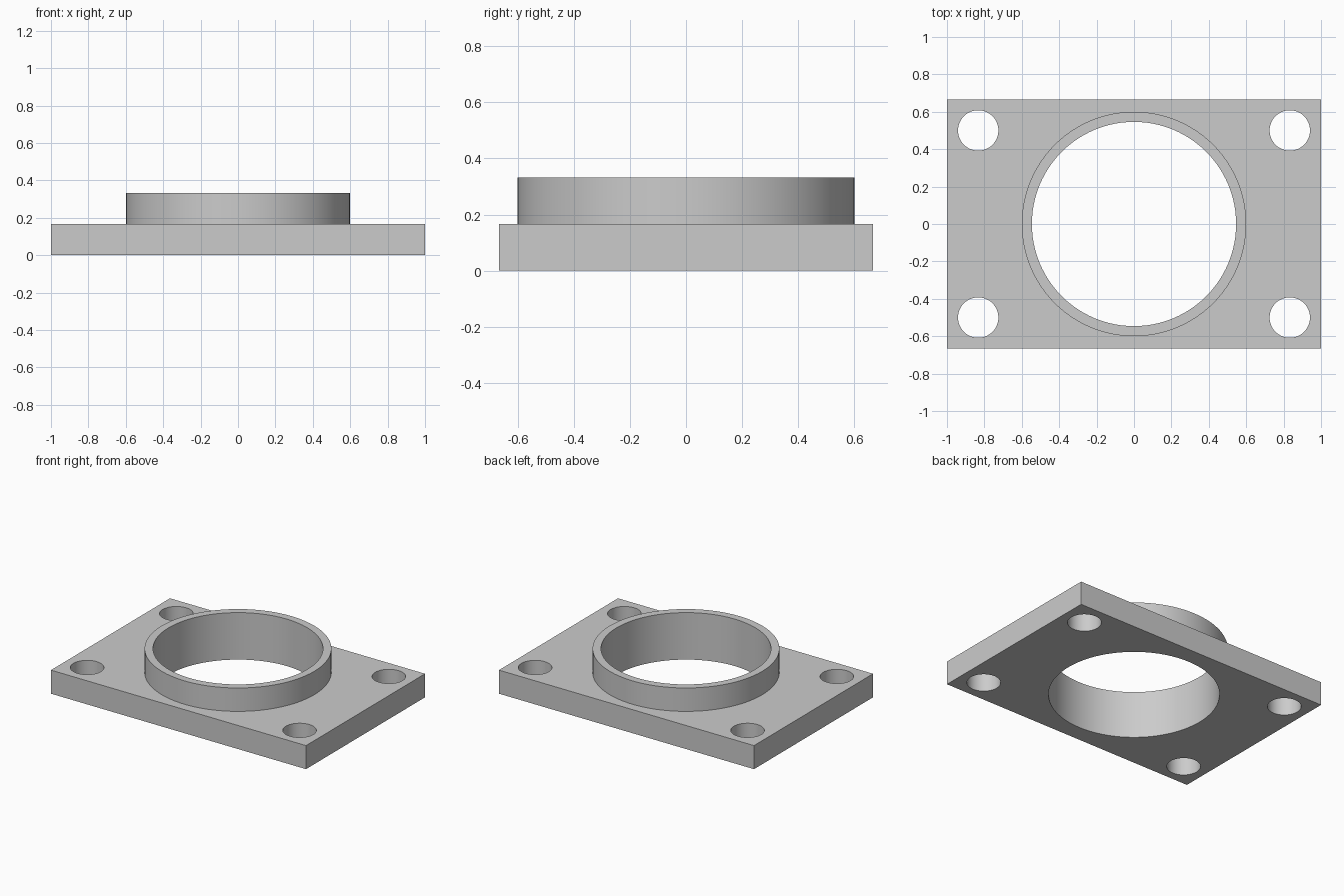
import bpy

if "Cube" in bpy.data.objects:
    bpy.data.objects.remove(bpy.data.objects["Cube"], do_unlink=True)

LENGTH, WIDTH, THICK = 2.0, 1.333, 0.167
TOP = 0.333
COLLAR_R, BORE_R, BOLT_R = 0.6, 0.546, 0.108
BOLT_X, BOLT_Y = 0.833, 0.5

grey = bpy.data.materials.new("plain grey")
grey.use_nodes = True
colour = (0.6, 0.6, 0.6, 1.0)
grey.diffuse_color = colour
grey.node_tree.nodes["Principled BSDF"].inputs["Base Color"].default_value = colour


def cylinder(name, radius, low, high, x=0, y=0, sides=96):
    bpy.ops.mesh.primitive_cylinder_add(
        vertices=sides, radius=radius, depth=high - low,
        location=(x, y, (low + high) / 2))
    obj = bpy.context.object
    obj.name = name
    obj.data.materials.append(grey)
    return obj


def combine(target, tool, operation):
    """Apply a boolean to the target and discard the tool."""
    mod = target.modifiers.new("boolean", "BOOLEAN")
    mod.operation = operation
    mod.solver = "EXACT"
    mod.object = tool
    bpy.ops.object.select_all(action="DESELECT")
    target.select_set(True)
    bpy.context.view_layer.objects.active = target
    bpy.ops.object.modifier_apply(modifier=mod.name)
    bpy.data.objects.remove(tool, do_unlink=True)


# Rectangular base plate
bpy.ops.mesh.primitive_cube_add(size=1, location=(0, 0, THICK / 2))
flange = bpy.context.object
flange.name = "mounting_flange"
flange.scale = (LENGTH, WIDTH, THICK)
bpy.ops.object.transform_apply(location=True, rotation=False, scale=True)
flange.data.materials.append(grey)

# Raised collar, overlapping into the plate for a clean union
combine(flange, cylinder("collar", COLLAR_R, THICK / 2, TOP), "UNION")

# Central bore
combine(flange, cylinder("bore_cutter", BORE_R, -0.1, TOP + 0.1), "DIFFERENCE")

# Four corner bolt holes
for sx in (-1, 1):
    for sy in (-1, 1):
        hole = cylinder("bolt_cutter", BOLT_R, -0.1, TOP,
                        sx * BOLT_X, sy * BOLT_Y, sides=48)
        combine(flange, hole, "DIFFERENCE")

# Smooth walls with crisp rims
bpy.ops.object.select_all(action="DESELECT")
flange.select_set(True)
bpy.context.view_layer.objects.active = flange
bpy.ops.object.shade_smooth_by_angle()
